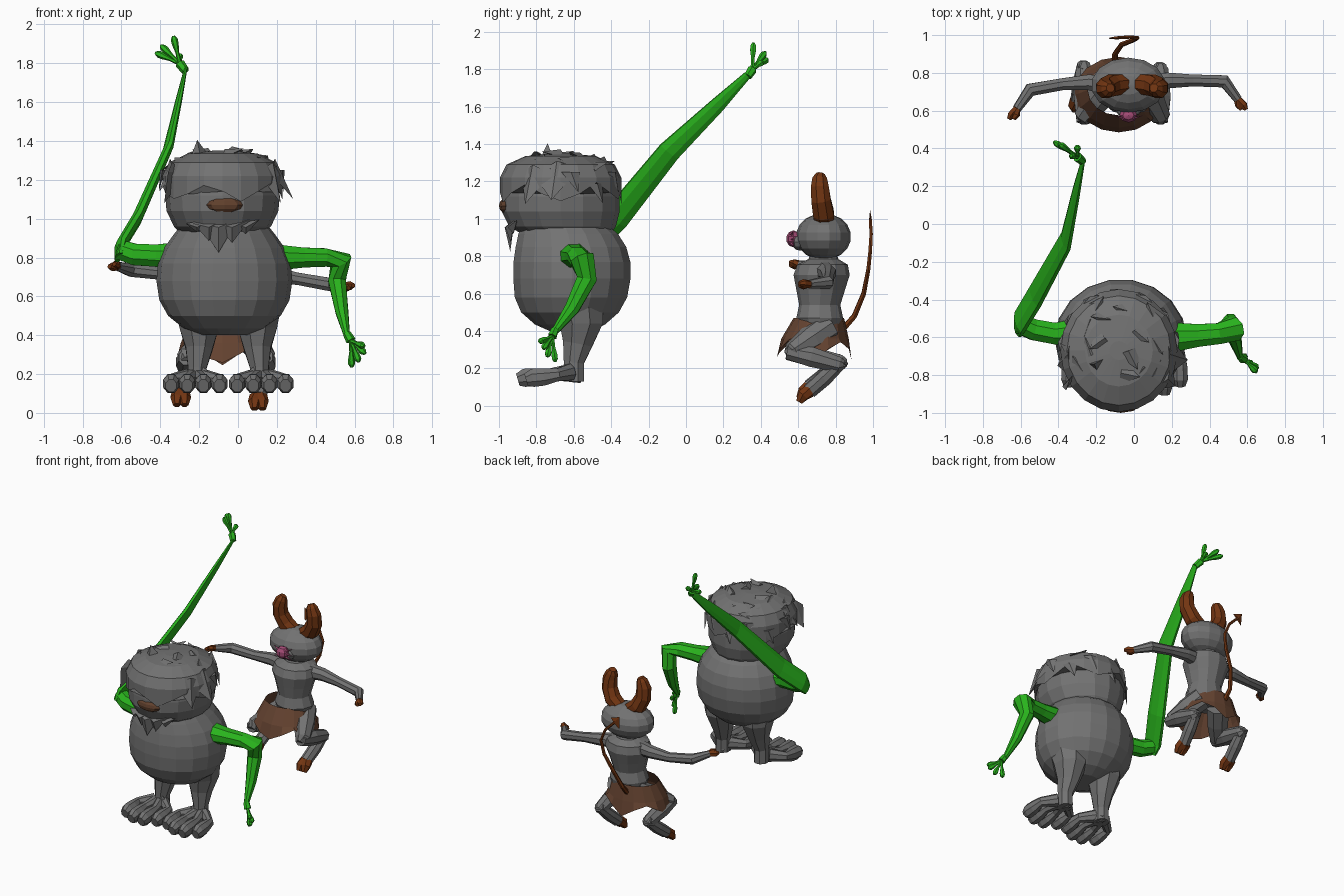
import bpy, bmesh, math, random
from mathutils import Vector as V

random.seed(4)
if "Cube" in bpy.data.objects:
    bpy.data.objects.remove(bpy.data.objects["Cube"], do_unlink=True)


def material(name, r, g, b):
    m = bpy.data.materials.new(name)
    m.use_nodes = True
    m.diffuse_color = (r, g, b, 1)
    m.node_tree.nodes["Principled BSDF"].inputs["Base Color"].default_value = (r, g, b, 1)
    return m


GREY = material("grey hide", .17, .17, .17)
GREEN = material("bright green", .022, .45, .012)
HORN = material("rust brown", .17, .036, .006)
CLOTH = material("cloth brown", .13, .056, .03)
NOSE = material("nose brown", .12, .052, .026)
PINK = material("pink", .37, .07, .18)


def finish(name, bm, mat):
    bmesh.ops.recalc_face_normals(bm, faces=bm.faces)
    me = bpy.data.meshes.new(name)
    bm.to_mesh(me)
    bm.free()
    me.materials.append(mat)
    ob = bpy.data.objects.new(name, me)
    bpy.context.collection.objects.link(ob)
    return ob


def skin(bm, rings, capped=True):
    """Bridge equal rings of points with quads."""
    loops = [[bm.verts.new(p) for p in ring] for ring in rings]
    n = len(loops[0])
    for a, b in zip(loops, loops[1:]):
        for i in range(n):
            j = (i + 1) % n
            bm.faces.new((a[i], a[j], b[j], b[i]))
    if capped:
        bm.faces.new(loops[0])
        bm.faces.new(loops[-1])


def tube(bm, points, radii, wide=(0, 1, 0.01), flat=1.0, sides=8):
    """Limb through points; flat squeezes the section across the wide axis."""
    pts = [V(p) for p in points]
    rings = []
    for i, p in enumerate(pts):
        t = (pts[min(i + 1, len(pts) - 1)] - pts[max(i - 1, 0)]).normalized()
        u = V(wide) - V(wide).dot(t) * t
        u.normalize()
        v = t.cross(u)
        rings.append([p + radii[i] * (math.cos(a) * u + flat * math.sin(a) * v)
                      for a in (math.tau * (k + .5) / sides for k in range(sides))])
    skin(bm, rings)


def limb(name, points, radii, mat, **kw):
    bm = bmesh.new()
    tube(bm, points, radii, **kw)
    return finish(name, bm, mat)


def loft(name, cx, sections, mat, sides=16, zigzag=0, capped=True):
    """Sections are (z, cy, rx, ry); zigzag cuts points into the first ring."""
    rings = []
    for s, (z, cy, rx, ry) in enumerate(sections):
        ring = []
        for k in range(sides):
            a = math.tau * k / sides
            rise = 0 if s else zigzag * (1 - abs(k % 4 - 2) / 2 + random.uniform(0, .3))
            ring.append(V((cx + rx * math.cos(a), cy + ry * math.sin(a), z + rise)))
        rings.append(ring)
    bm = bmesh.new()
    skin(bm, rings, capped)
    return finish(name, bm, mat)


def ball(name, loc, size, mat, u=14, v=9):
    bm = bmesh.new()
    bmesh.ops.create_uvsphere(bm, u_segments=u, v_segments=v, radius=1)
    for p in bm.verts:
        p.co = V(loc) + p.co * V(size)
    return finish(name, bm, mat)


def tuft(bm, base, tip, side, out):
    """Pointed lock of hair as a thin pyramid."""
    base, side, out = V(base), V(side), V(out)
    a, b, c, d = [bm.verts.new(p) for p in (base - side, base + side, base + out, V(tip))]
    for f in ((a, b, c), (a, b, d), (b, c, d), (c, a, d)):
        bm.faces.new(f)


# Big creature: torso and head
CX, HX, HY = -.07, -.08, -.67
loft("big_body", CX, [(.40, -.62, .12, .11), (.435, -.62, .21, .19), (.50, -.62, .29, .265),
                      (.58, -.615, .335, .305), (.68, -.61, .35, .318), (.77, -.61, .342, .317),
                      (.85, -.615, .31, .30), (.92, -.63, .26, .27), (.97, -.65, .22, .23)], GREY, 18)
loft("big_head", HX, [(.92, -.64, .21, .24), (.96, -.66, .25, .285), (1.04, HY, .288, .315),
                      (1.12, HY, .295, .315), (1.2, HY, .28, .305), (1.28, HY, .25, .275),
                      (1.33, HY, .17, .19), (1.345, HY, .06, .06)], GREY, 16)
loft("hair_cap", HX, [(1.08, HY, .31, .325), (1.22, HY, .31, .325), (1.29, HY, .275, .29),
                      (1.335, HY, .18, .19), (1.35, HY, .05, .05)], GREY, 20, zigzag=.09)
ball("big_nose", (-.07, -.965, 1.07), (.095, .035, .04), NOSE, 8, 6)

# Broad locks lying over the crown
bm = bmesh.new()
for i in range(18):
    a, r = i * 2.4, .05 + .21 * math.sqrt(i / 18)
    radial, around = V((math.cos(a), math.sin(a), 0)), V((-math.sin(a), math.cos(a), 0))
    base = V((HX, HY, 1.36 - 1.2 * r * r)) + radial * r
    tip = base + radial * random.uniform(-.03, .05) + around * random.choice((-1, 1)) * .1
    tip.z += random.uniform(.0, .03)
    tuft(bm, base - V((0, 0, .03)), tip, (radial + around * random.uniform(-.5, .5)) * .06,
         V((0, 0, .045)))
# Locks hanging down the back of the head
for i in range(7):
    a = math.radians(10 + 27 * i)
    radial, around = V((math.cos(a), math.sin(a), 0)), V((-math.sin(a), math.cos(a), 0))
    base = V((HX, HY, 1.25 - .06 * (i % 2))) + radial * .305
    tuft(bm, base, base + radial * .02 + around * .04 - V((0, 0, .11)), around * .05, radial * .02)
tuft(bm, (-.19, -.72, 1.3), (-.21, -.74, 1.405), (.06, .02, 0), (0, -.07, 0))
# Side flaps and beard
for s, tip in ((1, (.285, -.72, 1.10)), (-1, (-.405, -.75, 1.14))):
    tuft(bm, (HX + s * .25, -.69, 1.25), tip, (0, .12, .02), (s * .02, 0, .06))
    tuft(bm, (HX + s * .23, -.80, 1.24), (HX + s * .3, -.86, 1.08), (.05, .08, 0), (s * .03, -.02, .05))
for x, z, w in ((-.21, .93, .06), (-.15, .885, .08), (-.10, .825, .1), (-.03, .875, .09), (.04, .92, .07)):
    y = -.95 + 1.2 * (x - HX) ** 2
    tuft(bm, (x, y + .03, .985), (x, y + .01, z), (w, 0, .01), (0, -.05, -.03))
finish("hair_tufts", bm, GREY)

# Big legs and four-toed feet
for name, x, s in (("right", -.20, -1), ("left", .10, 1)):
    limb(name + "_leg", [(x, -.58, .56), (x, -.56, .44), (x, -.58, .33), (x + s * .01, -.60, .23),
                         (x + s * .01, -.60, .13)], [.15, .125, .085, .058, .06], GREY, flat=.88)
    limb(name + "_heel", [(x, -.66, .19), (x, -.60, .165), (x, -.555, .14)], [.055, .045, .022], GREY)
    bm = bmesh.new()
    for k in range(4):
        tx = x + s * .02 + (k - 1.5) * .083
        ty = -.87 + .022 * abs(k - 1.5) ** 2
        tube(bm, [(x + s * .02 + (k - 1.5) * .025, -.62, .18), (tx, ty + .13, .165),
                  (tx, ty + .06, .155), (tx, ty, .15), (tx, ty - .035, .14)],
             [.04, .03, .042, .044, .03], wide=(1, 0, 0), flat=1.2)
    finish(name + "_toes", bm, GREY)

# Green arms with bulb-tipped fingers
limb("raised_upper_arm", [(-.3, -.57, .81), (-.42, -.58, .81), (-.53, -.56, .815), (-.605, -.53, .84)],
     [.075, .062, .06, .055], GREEN)
limb("raised_forearm", [(-.615, -.56, .80), (-.605, -.52, .86), (-.52, -.38, 1.0), (-.36, -.09, 1.36),
                        (-.305, .17, 1.61), (-.27, .33, 1.77)],
     [.05, .075, .078, .065, .044, .022], GREEN, wide=(-.22, .66, -.53), flat=.38)
limb("hanging_arm", [(.2, -.6, .8), (.34, -.59, .8), (.45, -.58, .8), (.53, -.555, .785), (.51, -.53, .68),
                     (.535, -.61, .52), (.56, -.70, .40)],
     [.085, .065, .06, .07, .058, .042, .02], GREEN, flat=.85)
hands = (("raised_hand", V((-.27, .33, 1.76)),
          ((-.415, .43, 1.85), (-.39, .42, 1.885), (-.33, .36, 1.93), (-.30, .41, 1.84))),
         ("hanging_hand", V((.56, -.70, .41)),
          ((.585, -.70, .245), (.62, -.74, .27), (.65, -.76, .31), (.645, -.78, .345))))
for name, wrist, tips in hands:
    palm = wrist.lerp(sum((V(t) for t in tips), V()) / 4, .33)
    bm = bmesh.new()
    tube(bm, [wrist, palm], [.021, .026], sides=6)
    for t in tips:
        t = V(t)
        tube(bm, [palm.lerp(t, f) for f in (-.15, .45, .78, .95, 1.08)],
             [.012, .01, .018, .018, .008], sides=6)
    finish(name, bm, GREEN)

# Small horned creature: head, face and torso
IX = -.03
ball("small_head", (IX, .735, .905), (.2, .148, .125), GREY)
ball("muzzle", (IX, .61, .875), (.075, .045, .045), GREY, 8, 6)
ball("small_nose", (IX, .575, .893), (.05, .04, .045), PINK, 8, 5)
bm = bmesh.new()
for s in (-1, 1):
    for dz in (-.04, 0, .045):
        tuft(bm, (IX + s * .02, .565, .89 + dz * .4), (IX + s * .08, .575, .89 + dz), (0, 0, .01), (0, -.014, 0))
finish("nose_whiskers", bm, PINK)
loft("small_torso", IX, [(.40, .72, .12, .10), (.47, .715, .14, .125), (.54, .715, .115, .11),
                         (.62, .72, .135, .13), (.70, .725, .165, .15), (.755, .73, .15, .135),
                         (.785, .735, .08, .08), (.84, .735, .06, .06)], GREY, 12)
loft("ragged_skirt", -.08, [(.235, .685, .24, .2), (.36, .69, .215, .18), (.47, .71, .165, .135)],
     CLOTH, 16, zigzag=.09, capped=False)
for name, s in (("right", -1), ("left", 1)):
    limb(name + "_horn", [(s * x - .01, y, z) for x, y, z in
                          ((.045, .74, .985), (.105, .735, 1.03), (.14, .722, 1.10), (.14, .715, 1.17),
                           (.125, .715, 1.215), (.115, .72, 1.24))],
         [.055, .06, .056, .052, .042, .024], HORN)

# Small arms and brown fingers
arms = (("right", [(-.12, .73, .72), (-.24, .75, .72), (-.38, .74, .715), (-.55, .71, .735), (-.62, .61, .755)],
         (-.65, .555, .76)),
        ("left", [(.06, .74, .72), (.18, .76, .71), (.31, .76, .69), (.48, .755, .66), (.55, .66, .65)],
         (.582, .605, .65)))
for name, path, tip in arms:
    limb(name + "_small_arm", path, [.055, .045, .034, .037, .024], GREY)
    bm = bmesh.new()
    for d in (-.012, .012):
        tube(bm, [path[-1], V(tip).lerp(V(path[-1]), .4) + V((d, 0, d * .5)), V(tip) + V((d, 0, d * .5))],
             [.022, .022, .012], sides=6)
    finish(name + "_small_fingers", bm, HORN)

# Small crouched legs and brown toes
legs = (("right", (-.11, .76, .40), (-.265, .57, .285), (-.265, .83, .23), (-.295, .66, .10)),
        ("left", (.03, .76, .42), (.14, .57, .29), (.14, .82, .22), (.105, .66, .08)))
for name, hip, knee, hock, foot in legs:
    hip, knee, hock, foot = V(hip), V(knee), V(hock), V(foot)
    limb(name + "_thigh", [hip, hip.lerp(knee, .5), knee, knee + V((0, -.03, -.02))],
         [.08, .076, .055, .028], GREY, wide=(0, 0, 1))
    limb(name + "_shin", [knee + V((0, -.03, 0)), knee.lerp(hock, .4), hock, hock + V((0, .03, 0))],
         [.042, .058, .045, .022], GREY, wide=(0, 0, 1))
    limb(name + "_small_foot", [hock + V((0, .015, .02)), hock.lerp(foot, .5), foot], [.036, .045, .042], GREY)
    bm = bmesh.new()
    for d in (-.02, .02):
        tube(bm, [foot + V((d * .5, 0, 0)), foot + V((d, -.035, -.025)), foot + V((d, -.055, -.06))],
             [.038, .034, .02], sides=6)
    finish(name + "_small_toes", bm, HORN)

# Tail with arrow tip
limb("tail", [(-.10, .83, .40), (-.10, .90, .48), (-.065, .95, .60), (0, .975, .73), (.018, .985, .83),
              (-.02, .99, .92), (-.10, .985, 1.0)],
     [.018, .016, .014, .012, .011, .01, .009], HORN, sides=6)
bm = bmesh.new()
tuft(bm, (-.095, .98, .985), (-.135, .985, 1.045), (.035, 0, .035), (0, .014, .01))
finish("tail_tip", bm, HORN)
